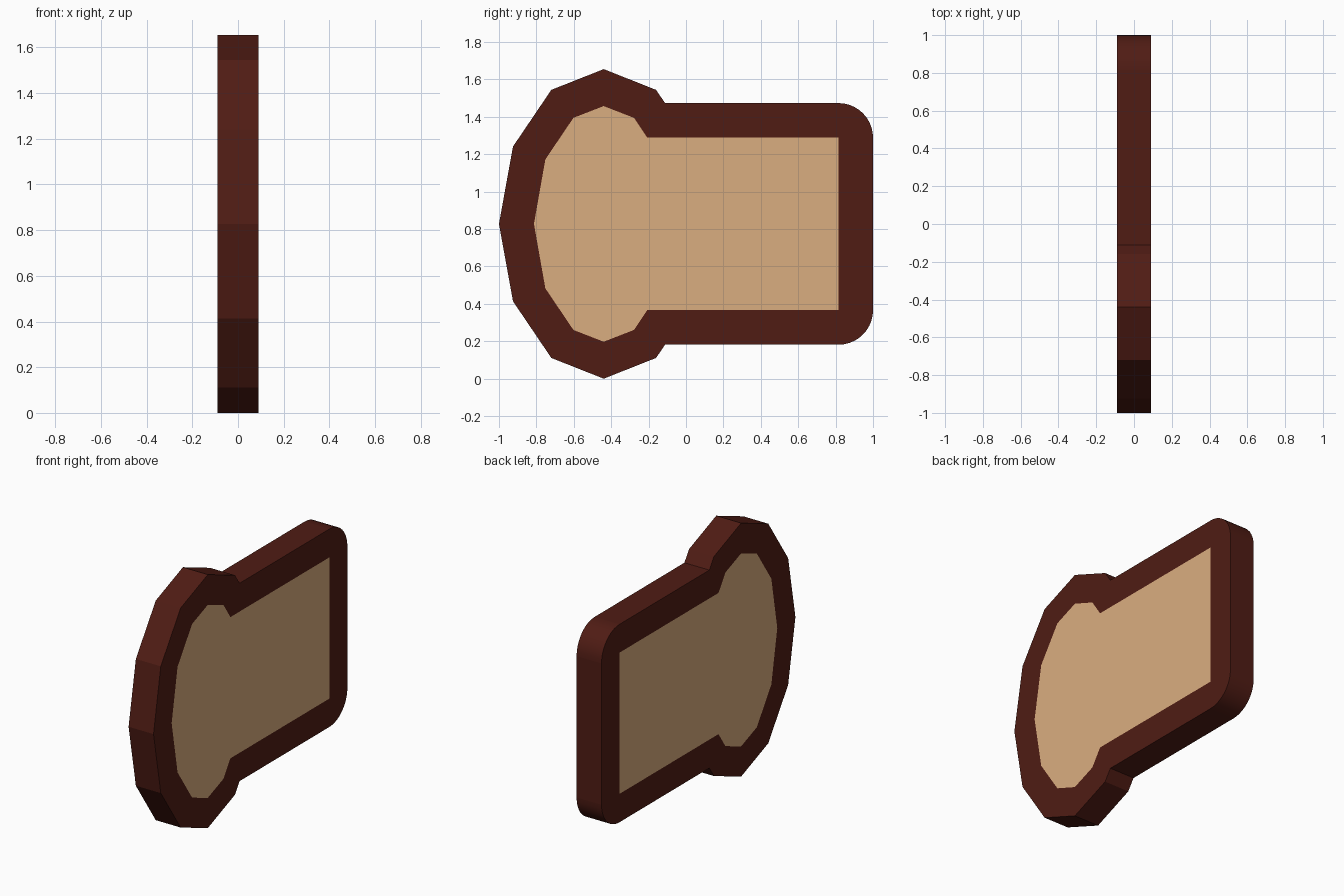
import bpy, bmesh
from math import cos, sin, radians

if "Cube" in bpy.data.objects:
    bpy.data.objects.remove(bpy.data.objects["Cube"])

HALF_T = 0.09            # half thickness along x
ZC = 0.8275              # height of the mirror line
CY, RY, RZ = -0.44, 0.56, 0.8275   # rounded head: 12-sided ellipse
RIM = 0.185              # frame width and corner radius
STEPS = 10


def material(name, rgb):
    m = bpy.data.materials.new(name)
    m.diffuse_color = (*rgb, 1)
    m.use_nodes = True
    m.node_tree.nodes["Principled BSDF"].inputs["Base Color"].default_value = m.diffuse_color
    return m


# Upper half of the profile: (outer point, inner point, on rounded corner), heights from mirror line
head_inner = [(-0.813, 0), (-0.752, 0.345), (-0.602, 0.567), (CY, 0.63), (-0.278, 0.567)]
half = []
for i, inner in enumerate(head_inner):
    a = radians(180 - 30 * i)
    half.append(((CY + RY * cos(a), RZ * sin(a)), inner, False))
half.append(((-0.112, 0.646), (-0.207, 0.461), False))
corner = (1 - RIM, 0.461)
for i in range(STEPS + 1):
    a = radians(90 - 90 * i / STEPS)
    half.append(((corner[0] + RIM * cos(a), corner[1] + RIM * sin(a)), corner, True))

# Mirror to the lower half
flip = lambda p: (p[0], -p[1])
profile = half + [(flip(o), flip(i), r) for o, i, r in reversed(half[1:])]
n = len(profile)

bm = bmesh.new()
sides = []
for x in (-HALF_T, HALF_T):
    cache = {}

    def vert(p):
        if p not in cache:
            cache[p] = bm.verts.new((x, p[0], ZC + p[1]))
        return cache[p]

    outer = [vert(o) for o, _, _ in profile]
    inner = [vert(i) for _, i, _ in profile]
    # Rim faces
    for k in range(n):
        j = (k + 1) % n
        ring = [outer[k], outer[j], inner[j], inner[k]]
        bm.faces.new(list(dict.fromkeys(ring)))
    # Flush inner panel
    bm.faces.new(list(dict.fromkeys(inner))).material_index = 1
    sides.append(outer)

# Outer edge wall, smooth only round the corners
a, b = sides
for k in range(n):
    j = (k + 1) % n
    f = bm.faces.new((a[k], a[j], b[j], b[k]))
    same_corner = profile[k][1] == profile[j][1]
    f.smooth = profile[k][2] and profile[j][2] and same_corner

bmesh.ops.recalc_face_normals(bm, faces=bm.faces)
mesh = bpy.data.meshes.new("framed_board")
bm.to_mesh(mesh)
bm.free()
mesh.materials.append(material("dark_rim", (0.08, 0.0116, 0.007)))
mesh.materials.append(material("tan_panel", (0.70, 0.42, 0.215)))
board = bpy.data.objects.new("framed_board", mesh)
bpy.context.collection.objects.link(board)
